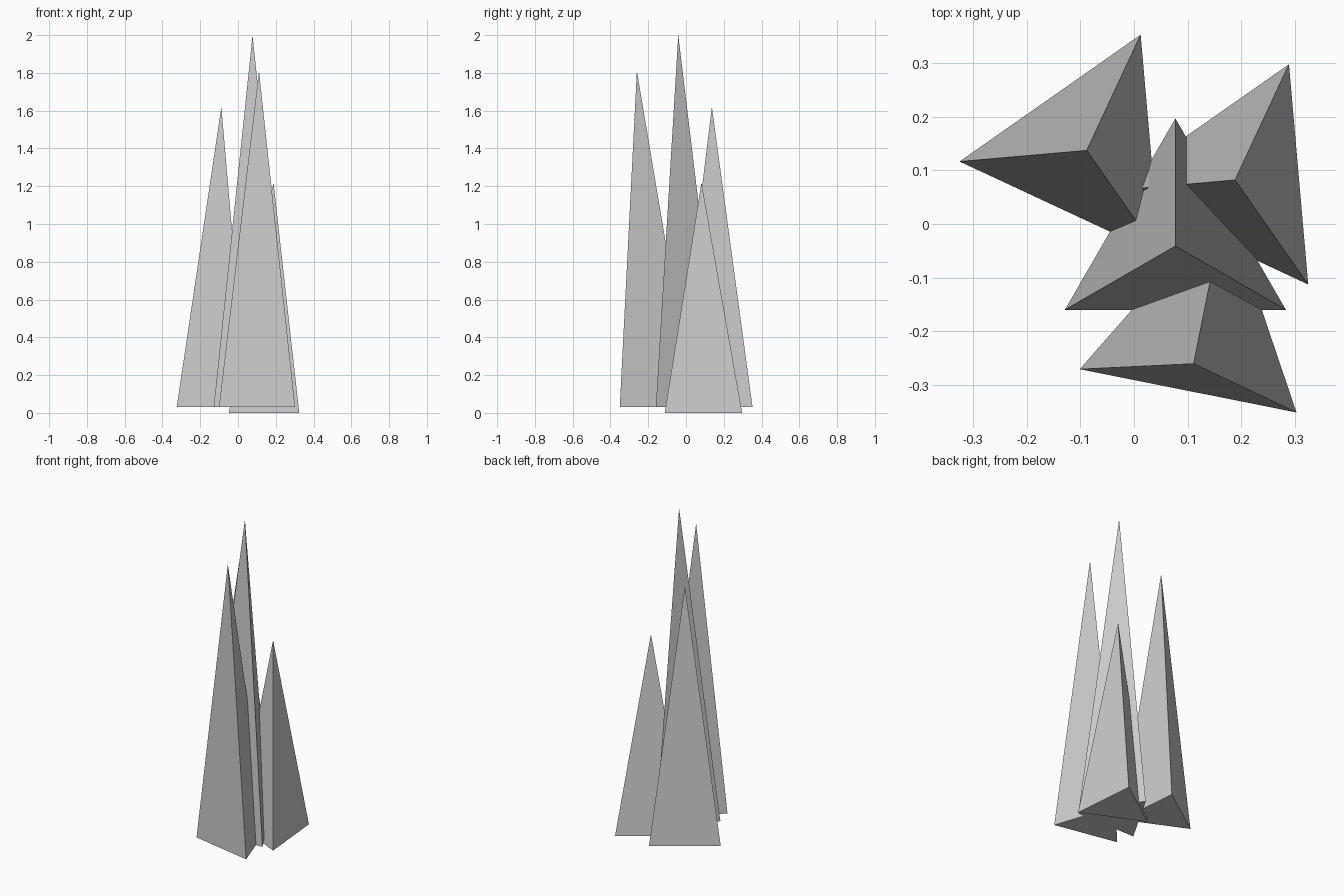
import bpy, bmesh
from math import cos, sin, radians, pi

if "Cube" in bpy.data.objects:
    bpy.data.objects.remove(bpy.data.objects["Cube"])

RADIUS = 0.2375


def spike(name, center, angle, base_z, tip):
    """Three-sided closed spike with an equilateral base and a free tip."""
    bm = bmesh.new()
    base = []
    for i in range(3):
        a = radians(angle) + i * 2 * pi / 3
        base.append(bm.verts.new((center[0] + RADIUS * cos(a),
                                  center[1] + RADIUS * sin(a), base_z)))
    top = bm.verts.new(tip)
    bm.faces.new(base[::-1])
    for i in range(3):
        bm.faces.new((base[i], base[(i + 1) % 3], top))
    bmesh.ops.recalc_face_normals(bm, faces=bm.faces)
    mesh = bpy.data.meshes.new(name)
    bm.to_mesh(mesh)
    bm.free()
    obj = bpy.data.objects.new(name, mesh)
    bpy.context.collection.objects.link(obj)
    return obj


# Tall central spike
spike("center_spike", (0.077, -0.041), 90, 0.03, (0.077, -0.041, 2.0))
# Left rear spike
spike("left_spike", (-0.088, 0.137), 65, 0.03, (-0.088, 0.137, 1.62))
# Short right rear spike
spike("right_spike", (0.188, 0.082), 65, 0.0, (0.188, 0.082, 1.22))
# Front spike, leaning forward
spike("front_spike", (0.124, -0.194), 78.7, 0.03, (0.111, -0.26, 1.81))
